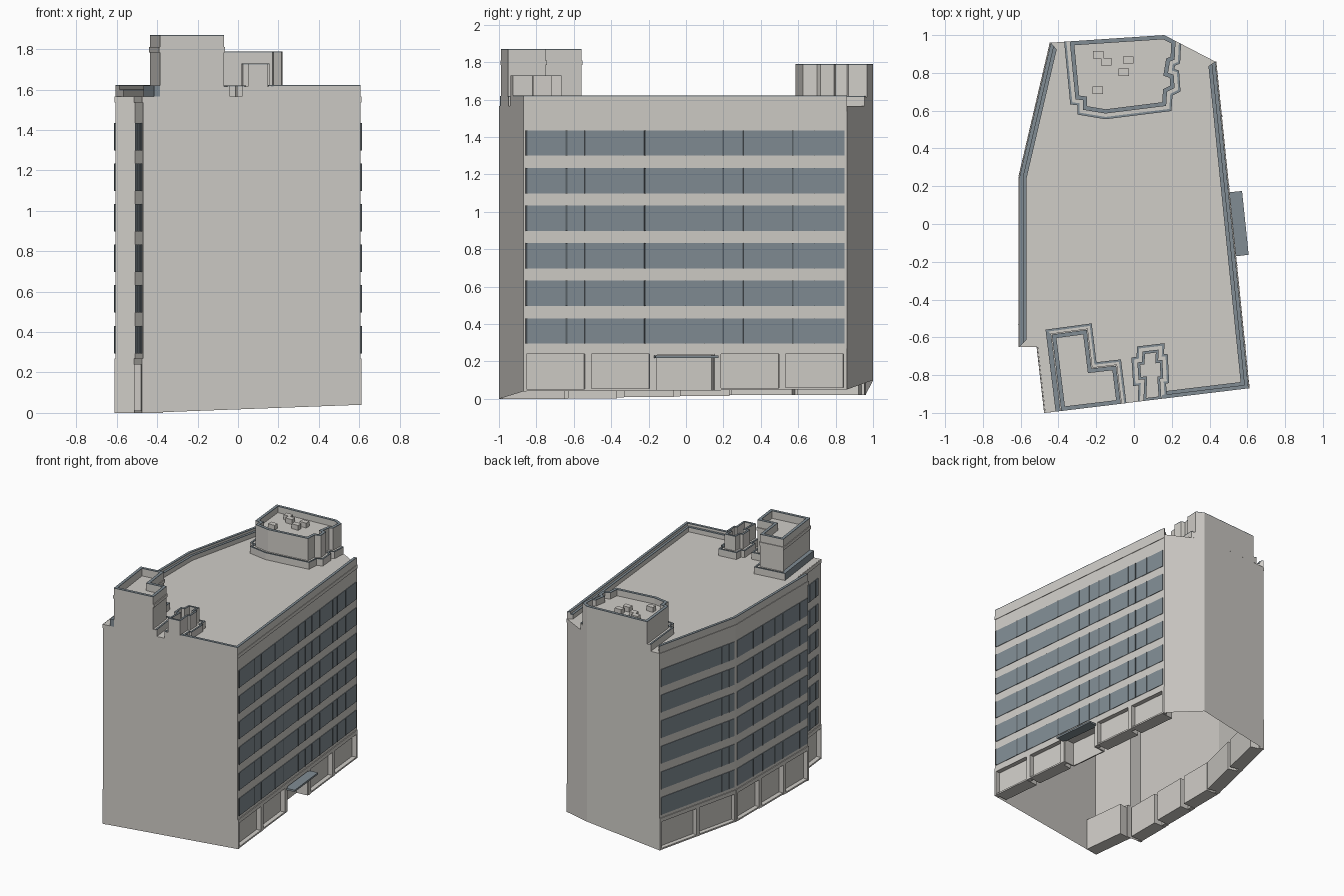
import bpy, bmesh
from mathutils import Vector

cube = bpy.data.objects.get("Cube")
if cube:
    bpy.data.objects.remove(cube, do_unlink=True)


def material(name, rgb):
    m = bpy.data.materials.new(name)
    m.use_nodes = True
    m.diffuse_color = (*rgb, 1)
    m.node_tree.nodes["Principled BSDF"].inputs["Base Color"].default_value = (*rgb, 1)
    return m


STONE = material("warm grey concrete", (0.63, 0.61, 0.575))
GLASS = material("blue grey glass", (0.22, 0.265, 0.295))
DARK = material("dark mullion", (0.10, 0.12, 0.135))


def finish(name, bm, mat, recalc=True):
    if recalc:
        bmesh.ops.recalc_face_normals(bm, faces=bm.faces)
    me = bpy.data.meshes.new(name)
    bm.to_mesh(me)
    bm.free()
    me.materials.append(mat)
    ob = bpy.data.objects.new(name, me)
    bpy.context.collection.objects.link(ob)


def build(name, prisms, mat):
    """Vertical prisms, each (outline, bottom, top), in one object."""
    bm = bmesh.new()
    for poly, z0, z1 in prisms:
        lo = [bm.verts.new((p[0], p[1], z0)) for p in poly]
        hi = [bm.verts.new((p[0], p[1], z1)) for p in poly]
        bm.faces.new(lo[::-1])
        bm.faces.new(hi)
        for i in range(len(poly)):
            j = (i + 1) % len(poly)
            bm.faces.new((lo[i], lo[j], hi[j], hi[i]))
    finish(name, bm, mat)


def inset(poly, dists):
    """Move every edge of a counter-clockwise outline inward by its own distance."""
    pts, n = [Vector(p) for p in poly], len(poly)
    out = []
    for i in range(n):
        a = (pts[i] - pts[i - 1]).normalized()
        b = (pts[(i + 1) % n] - pts[i]).normalized()
        da, db = dists[i - 1], dists[i]
        cross = a.x * b.y - a.y * b.x
        if abs(cross) < 0.02:
            out.append(pts[i] + Vector((-b.y, b.x)) * db)
        else:
            out.append(pts[i] + (b * da - a * db) / cross)
    return out


def ring(outer, inner, z0, z1, edges=None):
    n = len(outer)
    edges = range(n) if edges is None else edges
    return [((outer[i], outer[(i + 1) % n], inner[(i + 1) % n], inner[i]), z0, z1)
            for i in edges]


# Footprint, with the ground height at each corner
SITE = [(-0.47, -1.0, 0), (0.15, -0.925, 0.023), (0.606, -0.87, 0.04),
        (0.43, 0.86, 0.05), (0.16, 1.0, 0.10), (-0.44, 0.96, 0.02),
        (-0.606, 0.25, 0.02), (-0.606, -0.65, 0), (-0.51, -0.65, 0)]
N = len(SITE)
PLAN = [p[:2] for p in SITE]
ROOF, LINTEL, EAVE = 1.565, 0.26, 1.622
BAYS = {2: 5, 5: 2, 6: 3, 8: 1}
MARGIN = {2: 0.008, 5: 0.02, 6: 0.02, 8: 0.12}
FINS = {2: (.19, .31, .5, .56, .68, .79, .9), 5: (.65, .81, .91),
        6: (.23, .36, .53, .64, .87), 8: (.25, .5, .75)}
POSTS = {2: (.01, .133, .376, .618, .832), 5: (), 6: (), 8: ()}

# Hollow outer walls and the roof deck
bm = bmesh.new()
for i, (x, y, z) in enumerate(SITE):
    u, v, w = SITE[(i + 1) % N]
    if i in BAYS:
        z = w = LINTEL
    bm.faces.new([bm.verts.new(c) for c in
                  ((x, y, z), (u, v, w), (u, v, ROOF), (x, y, ROOF))])
bm.faces.new([bm.verts.new((*p, ROOF)) for p in PLAN])
finish("outer_walls", bm, STONE, recalc=False)


def slab(i, t0, t1, z0, z1, d0, d1):
    """Block along wall i, from depth d0 to d1 measured outward."""
    a, b = Vector(PLAN[i]), Vector(PLAN[(i + 1) % N])
    d = b - a
    out = Vector((d.y, -d.x)).normalized()
    return ([a + d * t0 + out * d1, a + d * t1 + out * d1,
             a + d * t1 + out * d0, a + d * t0 + out * d0], z0, z1)


def ground(i, t):
    return SITE[i][2] * (1 - t) + SITE[(i + 1) % N][2] * t


# Window bands, mullions, cornice and ground floor shop boxes
panes, fins, posts, piers, shops, cornice = [], [], [], [], [], []
for i, bays in BAYS.items():
    edge = MARGIN[i]
    for row in range(6):
        z0 = 0.295 + 0.201 * row
        z1 = z0 + 0.136
        panes.append(slab(i, edge, 1 - edge, z0, z1, 0.001, 0.005))
        fins += [slab(i, t - .0005, t + .0005, z0, z1, 0.001, 0.009) for t in FINS[i]]
        posts += [slab(i, t - .0025, t + .0025, z0, z1, 0.001, 0.008) for t in POSTS[i]]
    cornice.append(slab(i, 0, 1, 1.537, ROOF, 0.001, 0.005))
    piers.append(slab(i, 0, 1, 0.24, 0.27, -0.03, 0.006))
    half = 0.01 if i == 2 else 0.02
    for k in range(bays + 1):
        t0, t1 = max(0, k / bays - half), min(1, k / bays + half)
        piers.append(slab(i, t0, t1, ground(i, (t0 + t1) / 2), 0.25, -0.03, 0.006))
    for k in range(bays):
        t0, t1 = k / bays + half, (k + 1) / bays - half
        g = ground(i, (t0 + t1) / 2)
        entry = i == 2 and k == 2
        front = -0.09 if entry else -0.03
        shops.append(slab(i, t0, t1, g, 0.25, -0.10, front))
        if entry:
            piers.append(slab(i, t0, t1, 0.235, 0.25, front, 0))
            piers += [slab(i, t - .003, t + .003, g, 0.25, front, 0) for t in (t0, t1)]
        else:
            piers.append(slab(i, t0, t1, g, g + 0.012, -0.03, 0.004))
build("window_bands", panes, GLASS)
build("window_fins", fins, GLASS)
build("window_posts", posts, DARK)
build("cornice", cornice, STONE)
build("shop_piers", piers, STONE)
build("shop_boxes", shops, STONE)

# Entrance canopy
build("entrance_canopy", [([(0.53, -0.172), (0.607, -0.163), (0.572, 0.175),
                            (0.49, 0.166)], 0.218, 0.232)], GLASS)

# Stepped parapet with dark coping
mid, inner = inset(PLAN, [0.02] * N), inset(PLAN, [0.038] * N)
sides = (1, 2, 5, 6)
build("parapet", ring(PLAN, mid, ROOF, EAVE - .005, sides)
      + ring(mid, inner, ROOF, EAVE - .025, sides), STONE)
build("parapet_coping", ring(PLAN, mid, EAVE - .005, EAVE, sides)
      + ring(mid, inner, EAVE - .025, EAVE - .02, sides), GLASS)


def tower(name, poly, top, sunk, width, flush, dark=()):
    """Rooftop block with a sunken deck, coping and a low plinth off the facade."""
    n = len(poly)
    core = inset(poly, [width] * n)
    foot = inset(poly, [0 if i in flush else -0.03 for i in range(n)])
    rim = inset(poly, [0 if i in flush else -0.018 for i in range(n)])
    lip = [i for i in range(n) if i not in flush and i not in dark]
    build(name + "_walls", ring(poly, core, ROOF, top - .005), STONE)
    build(name + "_deck", [(core, ROOF, top - sunk)], STONE)
    build(name + "_coping", ring(poly, core, top - .005, top), GLASS)
    build(name + "_plinth", ring(foot, poly, ROOF, 1.615, lip), STONE)
    build(name + "_plinth_coping", ring(foot, rim, 1.615, 1.62, lip)
          + ring(foot, poly, ROOF, 1.62, dark), GLASS)


STAIR = [(-0.385, -0.990), (-0.07, -0.952), (-0.095, -0.75),
         (-0.225, -0.765), (-0.25, -0.56), (-0.435, -0.585)]
tower("stair_tower", STAIR, 1.87, 0.06, 0.022, (0,), (5,))
band = inset(STAIR, [0] + [-0.006] * 5)
build("stair_tower_band", ring(band, STAIR, 1.785, 1.81, range(1, 6)), STONE)

tower("vent_shaft", [(0.05, -0.937), (0.145, -0.9256), (0.138, -0.82), (0.155, -0.817),
                     (0.15, -0.72), (0.128, -0.722), (0.13, -0.665), (0.045, -0.675),
                     (0.042, -0.73), (0.018, -0.733), (0.024, -0.825), (0.055, -0.822)],
      1.73, 0.12, 0.014, (0,))
tower("plant_room", [(0.16, 1.0), (-0.34, 0.967), (-0.31, 0.66), (-0.27, 0.655),
                     (-0.27, 0.605), (-0.15, 0.585), (0.17, 0.625), (0.175, 0.70),
                     (0.215, 0.72), (0.21, 0.79), (0.18, 0.80), (0.19, 0.86),
                     (0.215, 0.87), (0.22, 0.969)],
      1.79, 0.05, 0.022, (0, 13))

# Small rooftop units
units = []
for x, y in ((-.19, .895), (-.148, .858), (-.03, .868), (-.055, .803), (-.193, .708)):
    h = 0.028
    units.append(([(x - h, y - h * .7), (x + h, y - h * .7),
                   (x + h, y + h * .7), (x - h, y + h * .7)], 1.735, 1.778))
build("roof_units", units, STONE)
